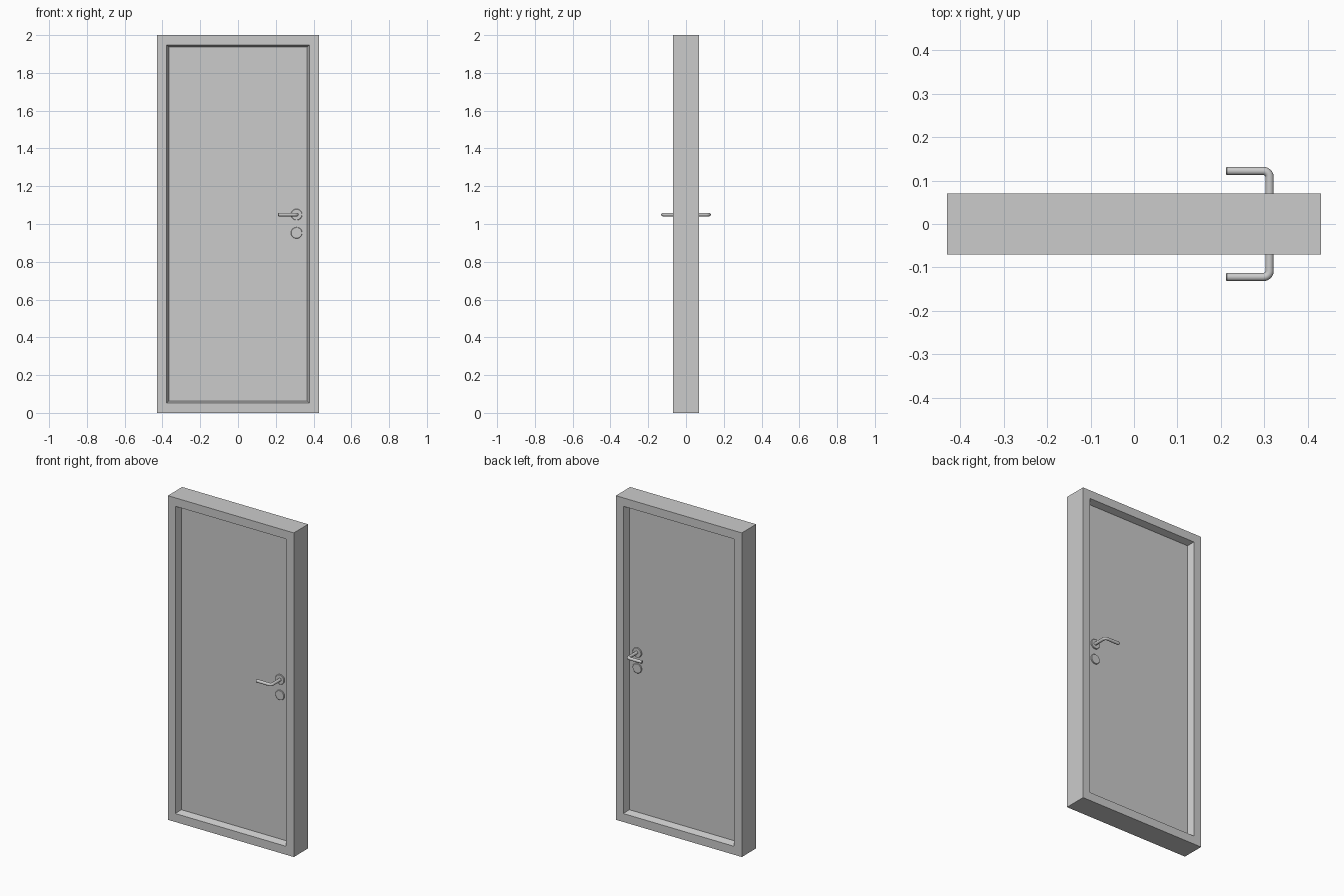
import bpy, bmesh, math
from mathutils import Vector

if "Cube" in bpy.data.objects:
    bpy.data.objects.remove(bpy.data.objects["Cube"])


def finish(name, bm, smooth=False):
    bmesh.ops.recalc_face_normals(bm, faces=bm.faces)
    me = bpy.data.meshes.new(name)
    bm.to_mesh(me)
    bm.free()
    ob = bpy.data.objects.new(name, me)
    bpy.context.collection.objects.link(ob)
    if smooth:
        bpy.context.view_layer.objects.active = ob
        ob.select_set(True)
        bpy.ops.object.shade_smooth_by_angle(angle=math.radians(35))
        ob.select_set(False)
    return ob


def bridge(bm, rings):
    for a, b in zip(rings, rings[1:]):
        n = len(a)
        for i in range(n):
            bm.faces.new((a[i], a[(i + 1) % n], b[(i + 1) % n], b[i]))


def box(name, x0, x1, y0, y1, z0, z1):
    bm = bmesh.new()
    bmesh.ops.create_cube(bm, size=1)
    for v in bm.verts:
        v.co = ((x0 + x1) / 2 + v.co.x * (x1 - x0),
                (y0 + y1) / 2 + v.co.y * (y1 - y0),
                (z0 + z1) / 2 + v.co.z * (z1 - z0))
    return finish(name, bm)


# Frame: rectangular rings (inset from the outer edge, y), closed around the section
OUTER_X, HEIGHT, D = 0.43, 2.0, 0.07
section = [(0, -D), (0.052, -D), (0.064, -0.033), (0.064, 0.033), (0.052, D), (0, D)]
bm = bmesh.new()
rings = []
for inset, y in section:
    x, lo, hi = OUTER_X - inset, inset, HEIGHT - inset
    rings.append([bm.verts.new(p) for p in
                  ((-x, y, lo), (x, y, lo), (x, y, hi), (-x, y, hi))])
bridge(bm, rings + rings[:1])
finish("door_frame", bm)

# Door leaf, recessed from both faces of the frame
LEAF = 0.03
box("door_leaf", -0.367, 0.367, -LEAF, LEAF, 0.063, 1.937)


# Rosette: low disc with a small bevelled rim
def rosette(name, x, z, side, radius=0.03, depth=0.007):
    bm = bmesh.new()
    rings = []
    for r, d in ((radius, -0.002), (radius, depth - 0.002), (radius - 0.002, depth)):
        rings.append([bm.verts.new((x + r * math.cos(a), side * (LEAF + d),
                                    z + r * math.sin(a)))
                      for a in (2 * math.pi * i / 32 for i in range(32))])
    bridge(bm, rings)
    bm.faces.new(rings[0])
    bm.faces.new(rings[-1])
    finish(name, bm, True)


# Lever: round bar with a rounded elbow
def lever(name, x, z, side, r=0.0095, reach=0.122, tip=0.212, bend=0.014):
    path = [(x, LEAF)]
    for i in range(7):
        a = math.pi / 2 * i / 6
        path.append((x - bend + bend * math.cos(a), reach - bend + bend * math.sin(a)))
    path.append((tip + 0.002, reach))
    bm = bmesh.new()
    rings = []
    dirs = [0] + [math.pi / 2 * i / 6 for i in range(7)] + [math.pi / 2]
    sizes = [r] * len(path)
    path.append((tip, reach))
    dirs.append(math.pi / 2)
    sizes.append(r - 0.002)
    for (px, py), a, s in zip(path, dirs, sizes):
        out = Vector((math.cos(a), math.sin(a)))
        ring = []
        for k in range(20):
            t = 2 * math.pi * k / 20
            ring.append(bm.verts.new((px + out.x * s * math.cos(t),
                                      side * (py + out.y * s * math.cos(t)),
                                      z + s * math.sin(t))))
        rings.append(ring)
    bridge(bm, rings)
    bm.faces.new(rings[0])
    bm.faces.new(rings[-1])
    finish(name, bm, True)


# Hardware on both sides of the leaf
for label, side in (("front", -1), ("back", 1)):
    rosette(label + "_handle_rosette", 0.31, 1.05, side)
    rosette(label + "_lock_rosette", 0.31, 0.953, side)
    lever(label + "_lever", 0.312, 1.05, side)
